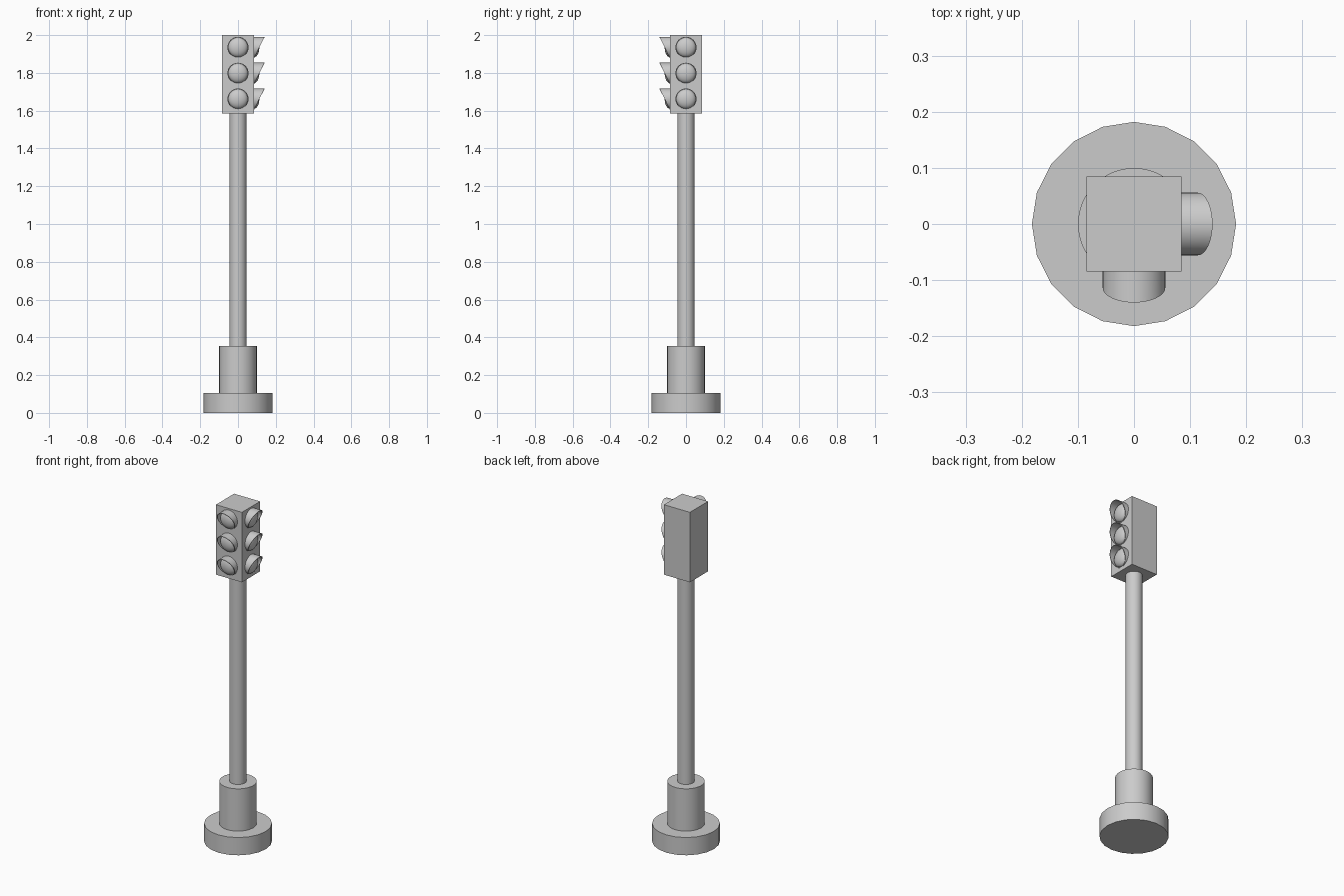
import bpy, bmesh
from math import sin, cos, pi, radians
from mathutils import Matrix

if "Cube" in bpy.data.objects:
    bpy.data.objects.remove(bpy.data.objects["Cube"])

HALF = 0.085            # half width of the signal housing
LAMP_Z = (1.935, 1.798, 1.662)
R = 0.056               # visor radius
REACH = 0.055           # visor length at its top


def smooth(obj, angle=35):
    bpy.ops.object.select_all(action='DESELECT')
    obj.select_set(True)
    bpy.context.view_layer.objects.active = obj
    bpy.ops.object.shade_smooth_by_angle(angle=radians(angle))


def cylinder(name, radius, z0, z1, sides):
    bpy.ops.mesh.primitive_cylinder_add(vertices=sides, radius=radius, depth=z1 - z0,
                                        location=(0, 0, (z0 + z1) / 2))
    obj = bpy.context.object
    obj.name = name
    smooth(obj)


def from_bmesh(name, bm, z, turn):
    bmesh.ops.recalc_face_normals(bm, faces=bm.faces)
    mesh = bpy.data.meshes.new(name)
    bm.to_mesh(mesh)
    bm.free()
    obj = bpy.data.objects.new(name, mesh)
    bpy.context.collection.objects.link(obj)
    obj.matrix_world = Matrix.Rotation(turn, 4, 'Z') @ Matrix.Translation((0, -HALF, z))
    smooth(obj)


def visor(name, z, turn, sides=32, wall=0.003):
    # thin tube cut diagonally: long at the top, flush at the bottom
    bm = bmesh.new()
    rings = []
    for r, front in ((R, 0), (R, 1), (R - wall, 1), (R - wall, 0)):
        ring = []
        for i in range(sides):
            a = 2 * pi * i / sides
            depth = 0.001 + (REACH - 0.001) * (1 + sin(a)) / 2
            ring.append(bm.verts.new((r * cos(a), -depth * front, r * sin(a))))
        rings.append(ring)
    for k in range(4):
        a, b = rings[k], rings[(k + 1) % 4]
        for i in range(sides):
            j = (i + 1) % sides
            bm.faces.new((a[i], a[j], b[j], b[i]))
    from_bmesh(name, bm, z, turn)


def lens(name, z, turn):
    # flattened ball half sunk into the housing
    bm = bmesh.new()
    bmesh.ops.create_uvsphere(bm, u_segments=32, v_segments=16, radius=1,
                              matrix=Matrix.Diagonal((R - 0.004, 0.028, R - 0.004, 1)))
    from_bmesh(name, bm, z, turn)


# stand
cylinder("base", 0.182, 0, 0.105, 20)
cylinder("pole_collar", 0.10, 0.105, 0.355, 32)
cylinder("pole", 0.045, 0.355, 1.586, 32)

# signal housing
bpy.ops.mesh.primitive_cube_add(size=1, location=(0, 0, 1.793))
housing = bpy.context.object
housing.name = "signal_housing"
housing.scale = (2 * HALF, 2 * HALF, 0.414)

# three lamps on the front and three on the right
for side, turn in (("front", 0), ("right", pi / 2)):
    for level, z in zip(("top", "middle", "bottom"), LAMP_Z):
        lens(f"{side}_{level}_lens", z, turn)
        visor(f"{side}_{level}_visor", z, turn)
